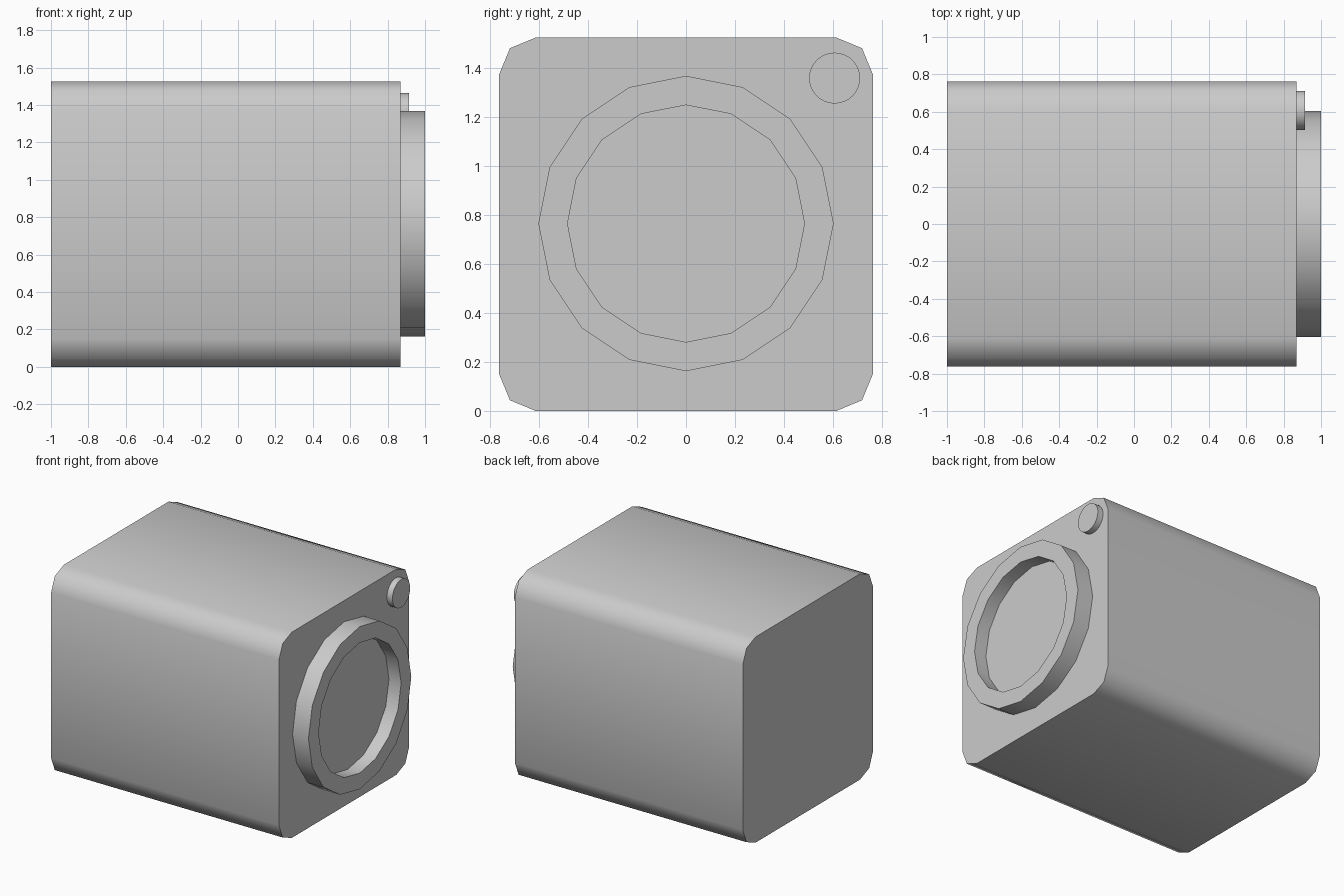
import bpy, bmesh
from math import sin, cos, pi, radians

if "Cube" in bpy.data.objects:
    bpy.data.objects.remove(bpy.data.objects["Cube"])

FACE = 0.87      # x of the front plate
MID = 0.763      # half height of the body


def finish(name, bm):
    bmesh.ops.recalc_face_normals(bm, faces=bm.faces)
    mesh = bpy.data.meshes.new(name)
    bm.to_mesh(mesh)
    bm.free()
    ob = bpy.data.objects.new(name, mesh)
    bpy.context.collection.objects.link(ob)
    bpy.ops.object.select_all(action='DESELECT')
    bpy.context.view_layer.objects.active = ob
    ob.select_set(True)
    bpy.ops.object.shade_smooth_by_angle(angle=radians(50))
    return ob


def lathe_x(name, profile, sides, y, z):
    """Spin (x, radius) points about the x direction, capping both ends."""
    bm = bmesh.new()
    rings = [[bm.verts.new((x, y + r * sin(2 * pi * i / sides),
                            z + r * cos(2 * pi * i / sides)))
              for i in range(sides)] for x, r in profile]
    for a, b in zip(rings, rings[1:]):
        for i in range(sides):
            j = (i + 1) % sides
            bm.faces.new((a[i], a[j], b[j], b[i]))
    bm.faces.new(rings[0])
    bm.faces.new(rings[-1])
    return finish(name, bm)


# Body: box with its four long edges rounded
bm = bmesh.new()
bmesh.ops.create_cube(bm, size=1)
for v in bm.verts:
    v.co.x = -1 if v.co.x < 0 else FACE
    v.co.y *= 2 * MID
    v.co.z = (v.co.z + 0.5) * 2 * MID
long_edges = [e for e in bm.edges if abs(e.verts[0].co.x - e.verts[1].co.x) > 1]
bmesh.ops.bevel(bm, geom=long_edges, offset=0.15, segments=2, profile=0.5,
                affect='EDGES')
finish("body", bm)

# Raised rim with a recessed floor
lathe_x("lens_rim", [(FACE, 0.603), (1.0, 0.603), (1.0, 0.484), (0.9, 0.484)],
        16, 0, 0.766)

# Small round button in the upper corner
lathe_x("button", [(FACE, 0.104), (0.915, 0.104)], 32, 0.607, 1.36)
